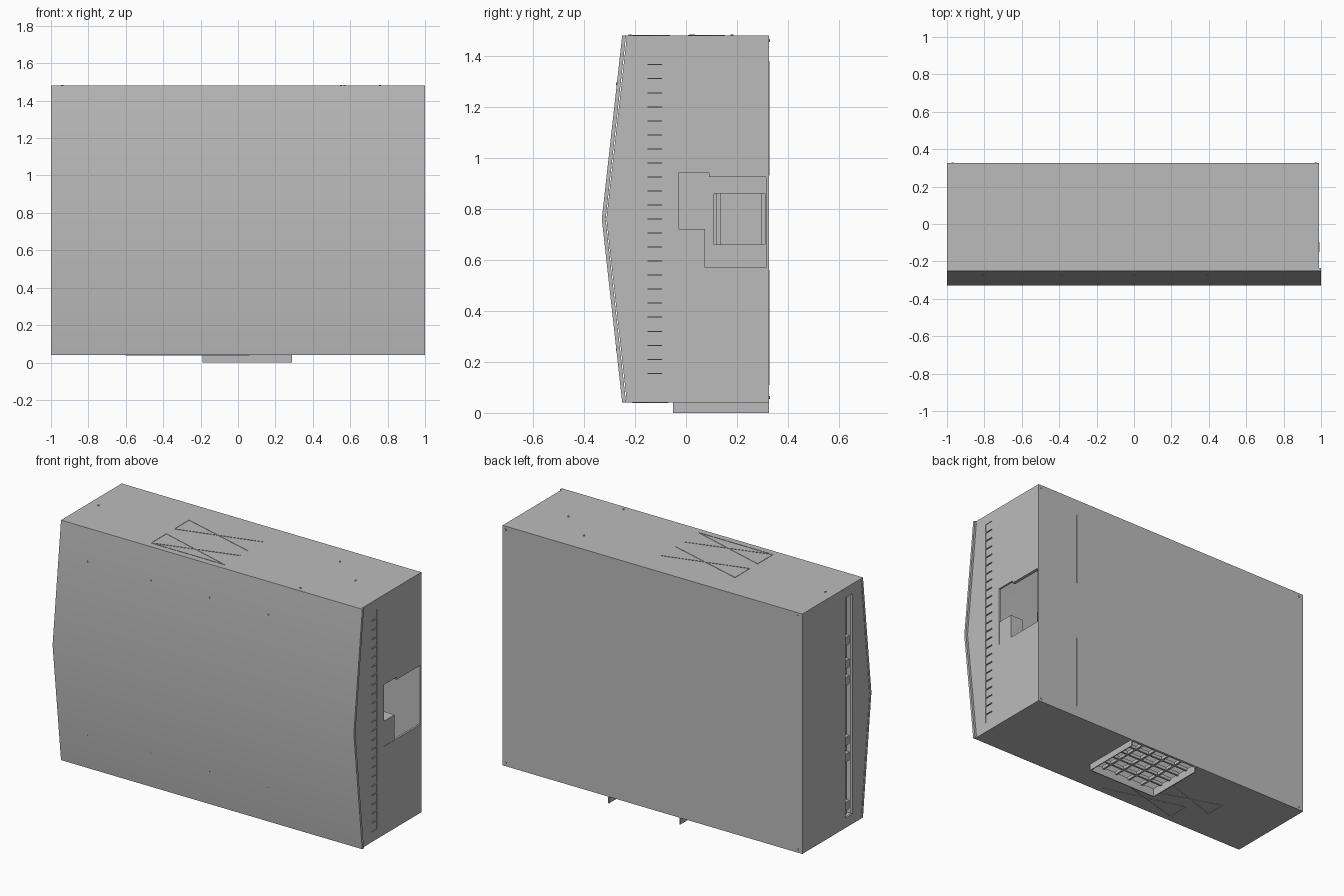
import bpy, bmesh, math
from mathutils import Vector

if "Cube" in bpy.data.objects:
    bpy.data.objects.remove(bpy.data.objects["Cube"])

grey = bpy.data.materials.new("cabinet grey")
grey.diffuse_color = (0.5, 0.5, 0.5, 1)
grey.use_nodes = True
grey.node_tree.nodes["Principled BSDF"].inputs["Base Color"].default_value = grey.diffuse_color

XL, XR = -1.0, 0.99            # cabinet body left and right
YB = 0.325                     # back
Z0, Z1, ZM = 0.04, 1.48, 0.76  # bottom, top, ridge height of the front
T = 0.012                      # sheet thickness


def finish(name, bm):
    bmesh.ops.recalc_face_normals(bm, faces=bm.faces)
    me = bpy.data.meshes.new(name)
    bm.to_mesh(me)
    bm.free()
    me.materials.append(grey)
    ob = bpy.data.objects.new(name, me)
    bpy.context.collection.objects.link(ob)
    return ob


def add_box(bm, x, y, z):
    vs = bmesh.ops.create_cube(bm, size=1)["verts"]
    for v in vs:
        v.co = Vector([(r[0] + r[1]) / 2 + c * (r[1] - r[0]) for r, c in zip((x, y, z), v.co)])


def boxes(name, items):
    bm = bmesh.new()
    for it in items:
        add_box(bm, *it)
    return finish(name, bm)


def prism(name, profile, x0, x1):
    """Extrude a (y, z) profile along x."""
    bm = bmesh.new()
    f = bm.faces.new([bm.verts.new((x0, y, z)) for y, z in profile])
    r = bmesh.ops.extrude_face_region(bm, geom=[f])
    for g in r["geom"]:
        if isinstance(g, bmesh.types.BMVert):
            g.co.x = x1
    return finish(name, bm)


def cut(ob, *holes):
    for h in holes:
        c = boxes("cutter", [h])
        c.hide_render = True
        m = ob.modifiers.new("cut", 'BOOLEAN')
        m.operation, m.solver, m.object = 'DIFFERENCE', 'EXACT', c
        bpy.context.view_layer.objects.active = ob
        bpy.ops.object.modifier_apply(modifier=m.name)
        bpy.data.objects.remove(c)


def strips(name, segs, z, w=0.004, h=0.002):
    """Thin flat strips lying on a horizontal face."""
    bm = bmesh.new()
    for (ax, ay), (bx, by) in segs:
        a, b = Vector((ax, ay, 0)), Vector((bx, by, 0))
        n = Vector((ay - by, bx - ax, 0)).normalized() * w / 2
        lo = [bm.verts.new(p + Vector((0, 0, z))) for p in (a + n, a - n, b - n, b + n)]
        r = bmesh.ops.extrude_face_region(bm, geom=[bm.faces.new(lo)])
        for g in r["geom"]:
            if isinstance(g, bmesh.types.BMVert):
                g.co.z += h
    return finish(name, bm)


def crossed(x0, x1, y0, y1):
    return [((x0, y0), (x1, y1)), ((x0, y1), (x1, y0)), ((x0, y0), (x0, y1))]


def studs(name, points, axis, r=0.006, h=0.008):
    bm = bmesh.new()
    rot = Vector((0, 0, 1)).rotation_difference(Vector(axis)).to_matrix().to_4x4()
    for p in points:
        d = bmesh.ops.create_cone(bm, cap_ends=True, segments=10, radius1=r, radius2=r, depth=h)["verts"]
        bmesh.ops.transform(bm, matrix=rot, verts=d)
        bmesh.ops.translate(bm, vec=p, verts=d)
    return finish(name, bm)


# Bent front panel
front = prism("front_panel", [(-0.25, Z0), (-0.33, ZM), (-0.25, Z1),
                              (-0.235, Z1), (-0.315, ZM), (-0.235, Z0)], -1, 1)
for o in bpy.context.selected_objects:
    o.select_set(False)
front.select_set(True)
bpy.context.view_layer.objects.active = front
bpy.ops.object.shade_smooth_by_angle(angle=math.radians(30))

# Side panels with cable opening and long slots
side = [(-0.232, Z0 + 0.005), (-0.312, ZM), (-0.232, Z1 - 0.005), (YB - T, Z1 - 0.005), (YB - T, Z0 + 0.005)]
right = prism("right_side", side, XR - T, XR)
cut(right, ((0.9, 1.1), (-0.03, 0.4), (0.57, 0.94)), ((0.9, 1.1), (-0.15, -0.095), (0.1, 1.42)))
left = prism("left_side", side, XL, XL + T)
cut(left, ((-1.1, -0.9), (-0.15, -0.085), (0.1, 1.42)))

# Top, bottom and back sheets
boxes("top_panel", [((XL, XR), (-0.236, YB), (Z1 - T, Z1))])
bottom = boxes("bottom_panel", [((XL, XR), (-0.236, YB), (Z0, Z0 + T))])
cut(bottom, ((-0.185, 0.285), (-0.045, 0.31), (0, 0.1)))
boxes("back_panel", [((XL, XR), (YB - T, YB), (Z0, Z1))])

# Slot filler and rungs on the right side
boxes("right_slot_plate", [((XR - T, XR - 0.004), (-0.15, -0.095), (0.1, 1.42))])
boxes("right_slot_rungs", [((XR - 0.006, XR + 0.003), (-0.15, -0.095), (z - 0.002, z + 0.002))
                           for z in (0.155 + i * 0.055 for i in range(24)) if z < 1.42])

# Backing and blocks in the left slot
boxes("left_slot_backing", [((-0.95, -0.94), (-0.17, -0.065), (0.08, 1.44))])
boxes("left_slot_blocks", [((-0.985, -0.95), (-0.145, -0.09), (z, z + 0.05))
                           for z in (0.13, 0.42, 0.52, 0.88, 0.98, 1.12)])

# Compartment behind the right opening
inner = boxes("inner_wall", [((0.55, 0.56), (-0.2, YB - T), (0.5, 1.02))])
cut(inner, ((0.5, 0.6), (0.11, 0.31), (0.66, 0.86)))
boxes("compartment_box", [((0.9, XR - 0.002), (-0.03, 0.075), (0.57, 0.72))])
boxes("compartment_rails", [((-0.4, 0.55), (y, y + 0.015), (z, z + 0.015))
                            for y in (0.0, 0.12, 0.29) for z in (0.64, 0.87, 1.0)]
      + [((0.3, 0.32), (y, y + 0.015), (0.06, 1.46)) for y in (0.12, 0.295)])
boxes("opening_lip", [((XR - 0.02, XR), (0.09, YB - T), (0.925, 0.94))])

# Open-backed skirt under the cabinet with its lattice
xa, xb, ya = -0.19, 0.29, -0.05
boxes("bottom_skirt", [((xa, xa + 0.006), (ya, YB), (0, Z0 + T)),
                       ((xb - 0.006, xb), (ya, YB), (0, Z0 + T)),
                       ((xa, xb), (ya, ya + 0.006), (0, Z0 + T))])
boxes("bottom_lattice",
      [((x - 0.006, x + 0.006), (ya, YB - T), (Z0, Z0 + 0.02)) for x in (xa + i * 0.096 for i in range(1, 5))]
      + [((xa, xb), (y - 0.006, y + 0.006), (Z0, Z0 + 0.02)) for y in (ya + i * 0.075 for i in range(1, 5))])

# Crossed line marks on top and underside
strips("top_marks", crossed(-0.43, 0.06, 0.01, 0.15) + crossed(-0.43, 0.06, -0.21, -0.065)
       + [((-0.43, -0.21), (0.06, -0.21))], Z1)
strips("underside_marks", crossed(-0.45, 0.06, -0.21, -0.07) + crossed(-0.6, -0.21, -0.05, 0.08), Z0 - 0.002)

# Door hinge strips on the back
boxes("back_hinges", [((0.698, 0.704), (YB - 0.001, YB + 0.002), z) for z in ((0.11, 0.56), (0.93, 1.38))])

# Small studs
studs("front_studs", [(x, -0.271, z) for x in (-0.81, -0.39, 0.0, 0.39) for z in (0.25, 1.29)], (0, -1, 0), 0.005)
studs("top_studs", [(0.55, 0.18, Z1), (0.76, 0.03, Z1), (-0.94, 0.02, Z1), (0.57, -0.22, Z1)], (0, 0, 1))
studs("back_studs", [(x, YB, z) for x in (-0.97, 0.97) for z in (0.06, 1.46)], (0, 1, 0))
